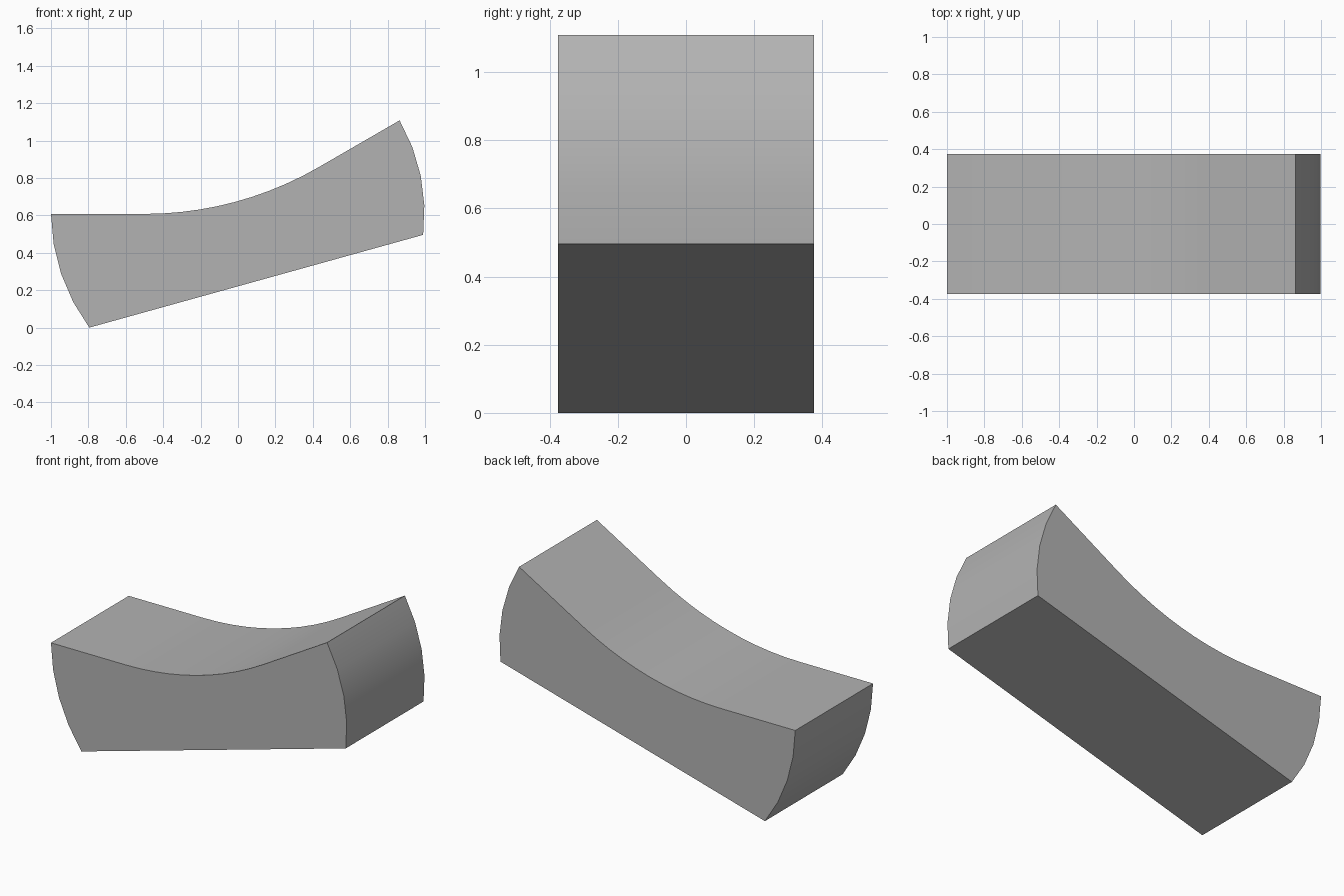
import bpy, bmesh, math
from mathutils import Vector

if "Cube" in bpy.data.objects:
    bpy.data.objects.remove(bpy.data.objects["Cube"], do_unlink=True)

HALF_DEPTH = 0.375


def arc(start, end, sagitta, steps):
    """Points of a circular arc bulging to the right of start -> end."""
    a, b = Vector(start), Vector(end)
    chord = b - a
    side = Vector((chord.y, -chord.x)).normalized()
    radius = chord.length ** 2 / (8 * sagitta) + sagitta / 2
    centre = (a + b) / 2 + side * (sagitta - radius)
    half = math.asin(chord.length / 2 / radius)
    along = chord.normalized()
    angles = [half * (2 * i / steps - 1) for i in range(steps + 1)]
    return [centre + radius * (side * math.cos(t) + along * math.sin(t)) for t in angles]


# Side outline, counter-clockwise: right end, dished top, left end
right_end = arc((0.99, 0.496), (0.864, 1.108), 0.051, 4)
dish = arc((-0.5, 0.608), (0.43, 0.857), 0.0634, 10)[::-1]
left_end = arc((-1.0, 0.608), (-0.795, 0.0), 0.051, 4)
outline = right_end + dish + left_end

# Extrude the outline through the depth
bm = bmesh.new()
front = bm.faces.new([bm.verts.new((p.x, -HALF_DEPTH, p.y)) for p in outline])
grown = bmesh.ops.extrude_face_region(bm, geom=[front], use_keep_orig=True)
new_verts = [g for g in grown["geom"] if isinstance(g, bmesh.types.BMVert)]
bmesh.ops.translate(bm, verts=new_verts, vec=(0, 2 * HALF_DEPTH, 0))
bmesh.ops.recalc_face_normals(bm, faces=bm.faces)
mesh = bpy.data.meshes.new("curved_block")
bm.to_mesh(mesh)
bm.free()
block = bpy.data.objects.new("curved_block", mesh)
bpy.context.collection.objects.link(block)

# Plain grey
grey = bpy.data.materials.new("light grey")
grey.use_nodes = True
colour = (0.45, 0.45, 0.45, 1)
grey.diffuse_color = colour
grey.node_tree.nodes["Principled BSDF"].inputs["Base Color"].default_value = colour
mesh.materials.append(grey)

# Smooth curves, crisp corners
bpy.context.view_layer.objects.active = block
block.select_set(True)
bpy.ops.object.shade_smooth_by_angle(angle=math.radians(30))
